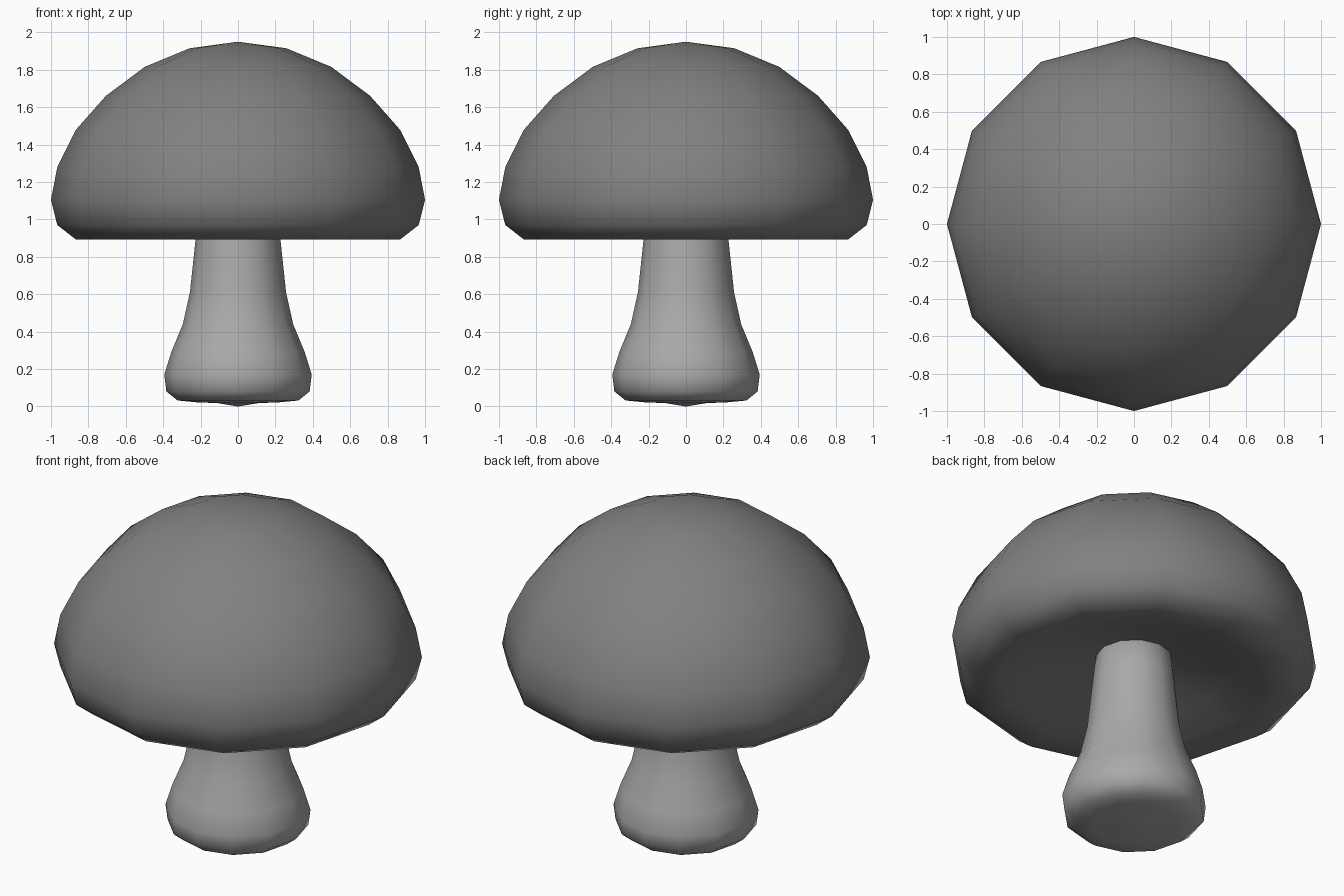
import bpy, bmesh
from math import cos, sin, tau

if "Cube" in bpy.data.objects:
    bpy.data.objects.remove(bpy.data.objects["Cube"])

SEGMENTS = 12


def lathe(name, profile, grey):
    """Revolve (radius, z) points around z, with a pole at each end; smooth shaded."""
    bm = bmesh.new()
    rings = []
    for r, z in profile:
        n = 1 if r == 0 else SEGMENTS
        rings.append([bm.verts.new((r * cos(tau * i / SEGMENTS), r * sin(tau * i / SEGMENTS), z))
                      for i in range(n)])
    for a, b in zip(rings, rings[1:]):
        for i in range(SEGMENTS):
            j = (i + 1) % SEGMENTS
            quad = [a[i % len(a)], a[j % len(a)], b[j % len(b)], b[i % len(b)]]
            bm.faces.new(list(dict.fromkeys(quad)))
    bmesh.ops.recalc_face_normals(bm, faces=bm.faces)
    for f in bm.faces:
        f.smooth = True
    mesh = bpy.data.meshes.new(name)
    bm.to_mesh(mesh)
    bm.free()
    mat = bpy.data.materials.new(name + "_grey")
    mat.diffuse_color = (grey, grey, grey, 1)
    mat.use_nodes = True
    mat.node_tree.nodes["Principled BSDF"].inputs["Base Color"].default_value = mat.diffuse_color
    mesh.materials.append(mat)
    obj = bpy.data.objects.new(name, mesh)
    bpy.context.collection.objects.link(obj)


# Domed cap with a shallow hollow underneath
lathe("cap", [
    (0, 1.09), (0.26, 1.05), (0.5, 0.98), (0.707, 0.915), (0.866, 0.892),
    (0.966, 0.97), (1.0, 1.105), (0.966, 1.28), (0.866, 1.48),
    (0.707, 1.66), (0.5, 1.815), (0.259, 1.915), (0, 1.95)], 0.22)

# Stem with a bulging foot, running up into the cap
lathe("stem", [
    (0, 0), (0.11, 0.018), (0.22, 0.022), (0.323, 0.032), (0.383, 0.08),
    (0.394, 0.17), (0.357, 0.29), (0.295, 0.44), (0.257, 0.61),
    (0.24, 0.77), (0.225, 0.91), (0.21, 1.06), (0.12, 1.12), (0, 1.13)], 0.4)
